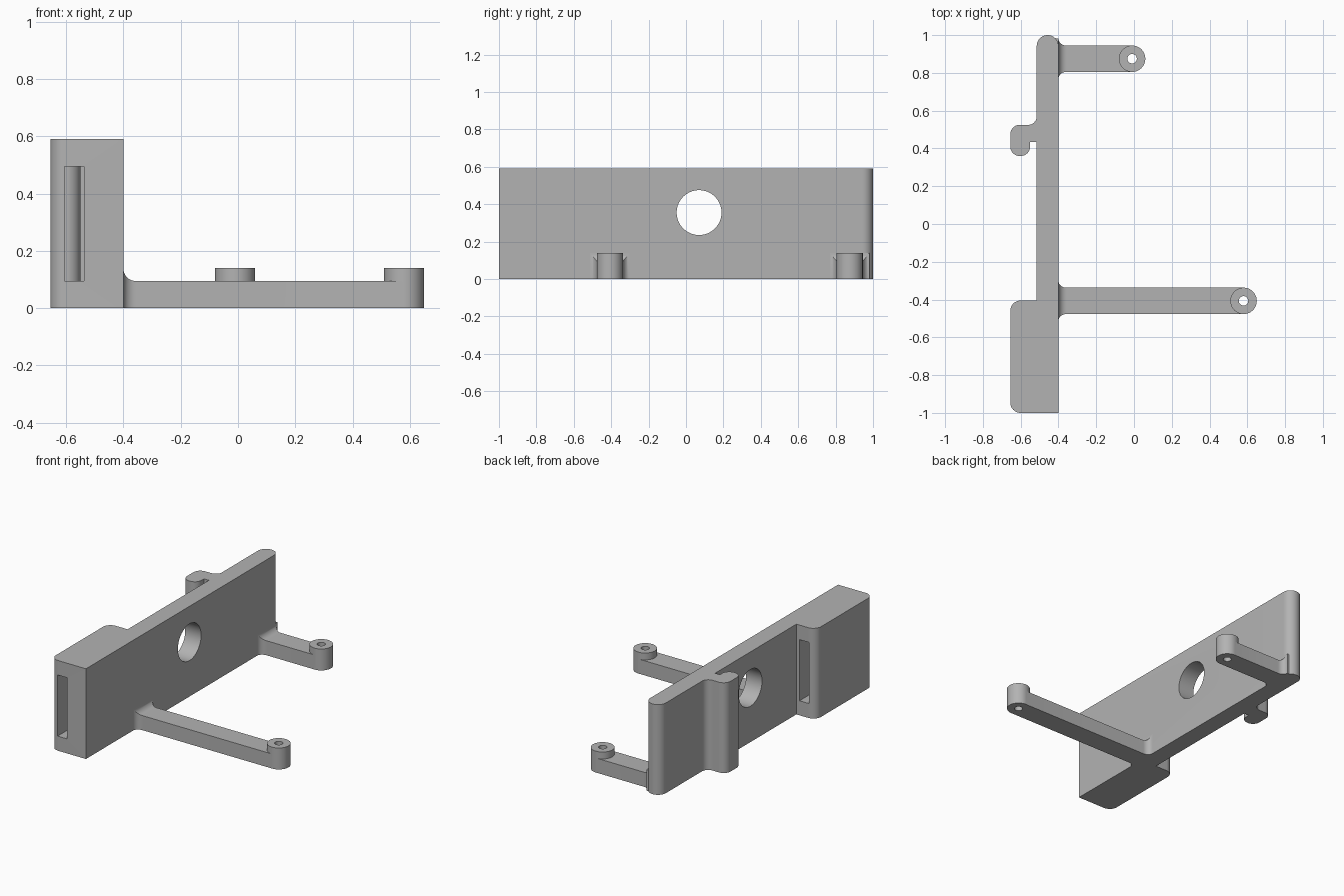
import bpy, bmesh, math
from mathutils import Vector, Matrix

cube = bpy.data.objects.get("Cube")
if cube:
    bpy.data.objects.remove(cube, do_unlink=True)

grey = bpy.data.materials.new("plain grey")
grey.use_nodes = True
colour = (0.45, 0.45, 0.45, 1)
grey.diffuse_color = colour
grey.node_tree.nodes["Principled BSDF"].inputs["Base Color"].default_value = colour


def make_object(name, bm):
    bmesh.ops.recalc_face_normals(bm, faces=bm.faces)
    mesh = bpy.data.meshes.new(name)
    bm.to_mesh(mesh)
    bm.free()
    mesh.materials.append(grey)
    ob = bpy.data.objects.new(name, mesh)
    bpy.context.collection.objects.link(ob)
    return ob


def rounded_outline(corners, steps=10):
    """Corners are (x, y, radius) with right angles; returns the filleted outline."""
    points = []
    for i, (x, y, r) in enumerate(corners):
        p = Vector((x, y))
        if r == 0:
            points.append(p)
            continue
        a = (Vector(corners[i - 1][:2]) - p).normalized() * r
        b = (Vector(corners[(i + 1) % len(corners)][:2]) - p).normalized() * r
        for k in range(steps + 1):
            t = math.pi / 2 * k / steps
            points.append(p + a * (1 - math.sin(t)) + b * (1 - math.cos(t)))
    return points


def extrude_outline(name, points, height):
    bm = bmesh.new()
    face = bm.faces.new([bm.verts.new((p.x, p.y, 0)) for p in points])
    new = bmesh.ops.extrude_face_region(bm, geom=[face])["geom"]
    bmesh.ops.translate(bm, vec=(0, 0, height),
                        verts=[v for v in new if isinstance(v, bmesh.types.BMVert)])
    return make_object(name, bm)


def cylinder(name, centre, radius, depth, axis="Z", segments=48):
    bm = bmesh.new()
    turn = Matrix.Rotation(math.pi / 2, 4, "Y") if axis == "X" else Matrix()
    bmesh.ops.create_cone(bm, cap_ends=True, segments=segments, radius1=radius,
                          radius2=radius, depth=depth,
                          matrix=Matrix.Translation(centre) @ turn)
    return make_object(name, bm)


def box(name, low, high):
    low, high = Vector(low), Vector(high)
    bm = bmesh.new()
    bmesh.ops.create_cube(bm, size=1, matrix=Matrix.Translation((low + high) / 2)
                          @ Matrix.Diagonal((*(high - low), 1)))
    return make_object(name, bm)


def combine(target, tool, operation):
    mod = target.modifiers.new("combine", "BOOLEAN")
    mod.operation, mod.solver, mod.object = operation, "EXACT", tool
    bpy.context.view_layer.objects.active = target
    bpy.ops.object.modifier_apply(modifier=mod.name)
    bpy.data.objects.remove(tool, do_unlink=True)


def smooth(ob):
    bpy.ops.object.select_all(action="DESELECT")
    ob.select_set(True)
    bpy.context.view_layer.objects.active = ob
    bpy.ops.object.shade_smooth_by_angle(angle=math.radians(30))


# Upright wall with the thick end block and the cable hook
OUTER, BACK, FACE = -0.655, -0.515, -0.4
wall = extrude_outline("wall", rounded_outline([
    (FACE, -1, 0), (FACE, 1, 0.057), (BACK, 1, 0.057),
    (BACK, 0.525, 0.045), (OUTER, 0.525, 0.05),
    (OUTER, 0.36, 0.05), (-0.55, 0.36, 0.05), (-0.55, 0.435, 0),
    (BACK, 0.435, 0), (BACK, -0.405, 0),
    (OUTER, -0.405, 0.055), (OUTER, -1, 0.055)]), 0.59)
combine(wall, cylinder("hole_cutter", (-0.45, 0.07, 0.355), 0.12, 0.3, "X", 64), "DIFFERENCE")
combine(wall, box("slot_cutter", (-0.605, -1.1, 0.095), (-0.538, -0.3, 0.495)), "DIFFERENCE")
smooth(wall)


# Support arms, flared where they meet the wall, each with a drilled boss
def support_arm(name, y, end, flare=0.043, steps=10):
    half, top = 0.0695, 0.095
    sections = [(FACE - 0.02, flare)]
    for k in range(steps + 1):
        t = math.pi / 2 * k / steps
        sections.append((FACE + flare * (1 - math.cos(t)), flare * (1 - math.sin(t))))
    sections.append((end, 0))
    bm = bmesh.new()
    rings = []
    for x, d in sections:
        w, h = half + d * 0.85, top + d
        rings.append([bm.verts.new((x, y + s * w, z))
                      for s, z in ((-1, 0), (1, 0), (1, h), (-1, h))])
    for a, b in zip(rings, rings[1:]):
        for i in range(4):
            j = (i + 1) % 4
            bm.faces.new((a[i], a[j], b[j], b[i]))
    bm.faces.new(rings[0])
    bm.faces.new(rings[-1])
    arm = make_object(name, bm)
    combine(arm, cylinder("boss", (end, y, 0.07), 0.07, 0.14), "UNION")
    combine(arm, cylinder("drill", (end, y, 0.07), 0.025, 0.4, segments=32), "DIFFERENCE")
    smooth(arm)


support_arm("front_arm", -0.407, 0.58)
support_arm("back_arm", 0.875, -0.01)
